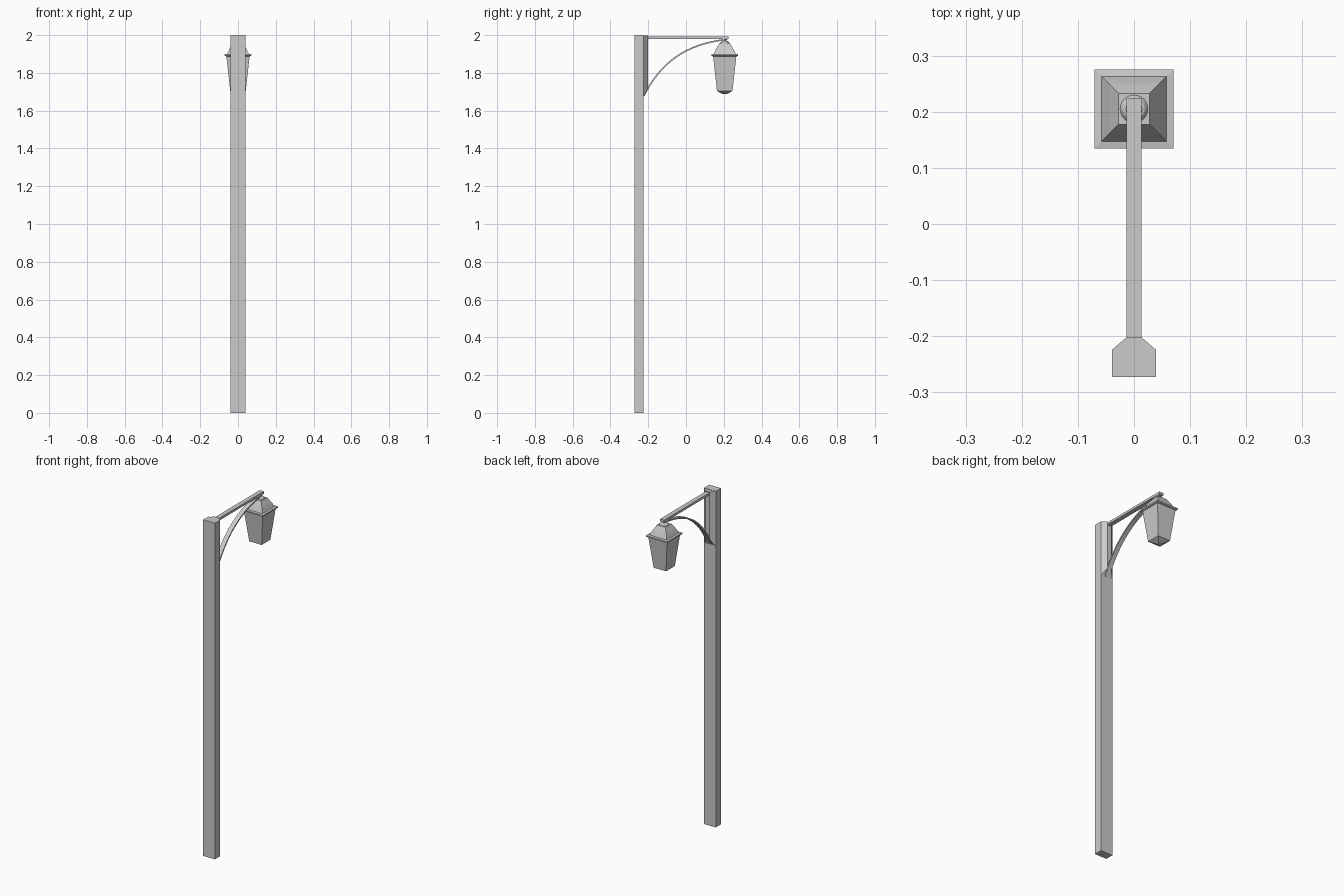
import bpy, bmesh, math

if "Cube" in bpy.data.objects:
    bpy.data.objects.remove(bpy.data.objects["Cube"])

LY = 0.205      # lantern centre in y
BAR = 0.0135    # half width of the arm


def make(name, verts, faces):
    mesh = bpy.data.meshes.new(name)
    mesh.from_pydata(verts, [], faces)
    bm = bmesh.new()
    bm.from_mesh(mesh)
    bmesh.ops.recalc_face_normals(bm, faces=bm.faces)
    bm.to_mesh(mesh)
    bm.free()
    ob = bpy.data.objects.new(name, mesh)
    bpy.context.collection.objects.link(ob)
    return ob


def box(name, x, y0, y1, z0, z1):
    return loft(name, [[(-x, y0, z), (x, y0, z), (x, y1, z), (-x, y1, z)] for z in (z0, z1)])


def loft(name, rings):
    """Closed skin through rings of equal length, capped at both ends."""
    n = len(rings[0])
    faces = [tuple(range(n)), tuple(range((len(rings) - 1) * n, len(rings) * n))]
    for r in range(len(rings) - 1):
        for i in range(n):
            j = (i + 1) % n
            faces.append((r * n + i, r * n + j, (r + 1) * n + j, (r + 1) * n + i))
    return make(name, [v for ring in rings for v in ring], faces)


def turned(name, profile, sides):
    """Stack of regular rings (half size, z) around the lantern axis."""
    k = math.sqrt(2) if sides == 4 else 1
    step = 2 * math.pi / sides
    off = step / 2 if sides == 4 else 0
    return loft(name, [[(k * r * math.cos(i * step + off), LY + k * r * math.sin(i * step + off), z)
                        for i in range(sides)] for r, z in profile])


# Post
box("post", 0.039, -0.273, -0.224, 0, 2.0)

# Tapered wall bracket, cut at a slant below
outline = [(-0.039, -0.224, 1.675), (0.039, -0.224, 1.675),
           (BAR, -0.202, 1.715), (-BAR, -0.202, 1.715)]
loft("arm_bracket", [outline, [(x, y, 1.998) for x, y, z in outline]])

# Straight top arm
box("top_arm", BAR, -0.203, 0.224, 1.979, 1.993)

# Curved brace: Bezier centre line with a thin flat section
P = [(-0.224, 1.678), (-0.13, 1.86), (0.0, 1.95), (0.205, 1.976)]
rings = []
for s in range(17):
    t = s / 16
    u = 1 - t
    y, z = (u**3 * a + 3*u*u*t * b + 3*u*t*t * c + t**3 * d for a, b, c, d in zip(*P))
    dy, dz = (3*u*u*(b-a) + 6*u*t*(c-b) + 3*t*t*(d-c) for a, b, c, d in zip(*P))
    h = 0.004 / math.hypot(dy, dz)
    rings.append([(x, y - g * dz * h, z + g * dy * h)
                  for x, g in ((-BAR, -1), (BAR, -1), (BAR, 1), (-BAR, 1))])
loft("curved_brace", rings)

# Lantern body with a shallow pyramid base
turned("lantern_body", [(0.012, 1.688), (0.041, 1.704), (0.062, 1.893)], 4)
turned("lantern_eave", [(0.064, 1.888), (0.0705, 1.891), (0.0705, 1.899), (0.059, 1.901)], 4)
turned("lantern_roof", [(0.059, 1.898), (0.045, 1.928), (0.028, 1.957)], 4)

# Round cap and hanger
cap = turned("lantern_cap", [(0.025, 1.954), (0.0245, 1.960), (0.019, 1.967), (0.010, 1.970),
                             (0.010, 1.974), (0.015, 1.977), (0.015, 1.984)], 24)
cap.select_set(True)
bpy.context.view_layer.objects.active = cap
bpy.ops.object.shade_smooth_by_angle()
